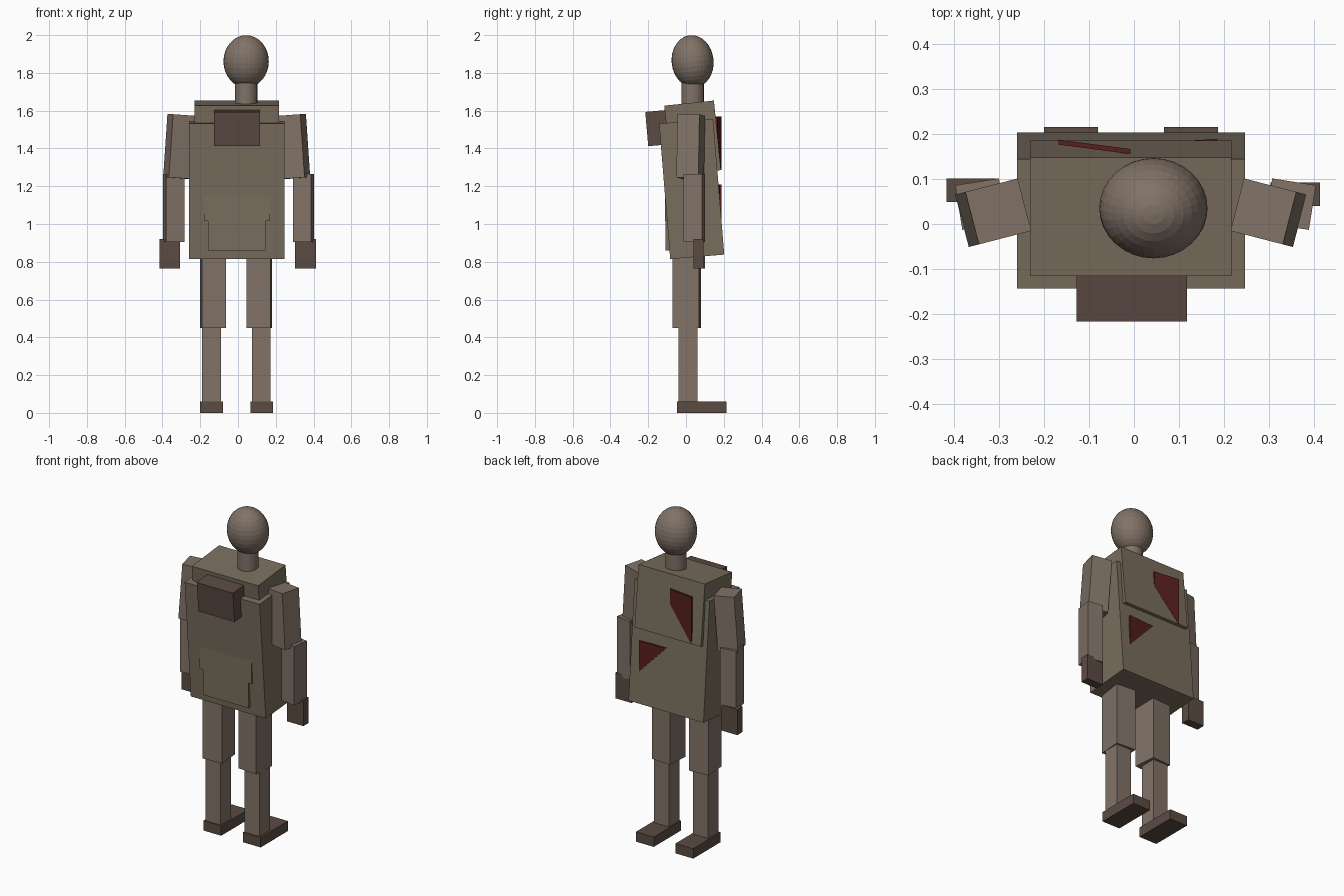
import bpy, bmesh
from math import radians
from mathutils import Matrix, Euler

if "Cube" in bpy.data.objects:
    bpy.data.objects.remove(bpy.data.objects["Cube"])


def material(name, rgb):
    m = bpy.data.materials.new(name)
    m.diffuse_color = (*rgb, 1)
    m.use_nodes = True
    m.node_tree.nodes["Principled BSDF"].inputs["Base Color"].default_value = m.diffuse_color
    return m


SKIN = material("brown", (0.22, 0.17, 0.135))
COAT = material("olive", (0.19, 0.155, 0.11))
DARK = material("dark_brown", (0.105, 0.07, 0.055))
RED = material("dark_red", (0.095, 0.014, 0.011))


def finish(bm, name, mat, loc=(0, 0, 0), rot=(0, 0, 0)):
    bmesh.ops.recalc_face_normals(bm, faces=bm.faces)
    me = bpy.data.meshes.new(name)
    bm.to_mesh(me)
    bm.free()
    me.materials.append(mat)
    ob = bpy.data.objects.new(name, me)
    ob.location = loc
    ob.rotation_euler = Euler([radians(a) for a in rot])
    bpy.context.collection.objects.link(ob)
    return ob


def box(name, size, loc, mat, rot=(0, 0, 0)):
    bm = bmesh.new()
    bmesh.ops.create_cube(bm, size=1, matrix=Matrix.Diagonal((*size, 1)))
    return finish(bm, name, mat, loc, rot)


def plate(name, outline, thickness, mat):
    """Thin plate from (x, y, z) outline, extruded toward -y."""
    bm = bmesh.new()
    face = bm.faces.new([bm.verts.new(p) for p in outline])
    ext = bmesh.ops.extrude_face_region(bm, geom=[face], use_keep_orig=True)
    verts = [v for v in ext["geom"] if isinstance(v, bmesh.types.BMVert)]
    bmesh.ops.translate(bm, verts=verts, vec=(0, -thickness, 0))
    return finish(bm, name, mat)


# Torso blocks, leaning back
box("torso", (0.505, 0.287, 0.72), (-0.007, 0.03, 1.185), COAT, (4.7, 0, 0))
box("upper_chest", (0.447, 0.264, 0.37), (-0.007, 0.035, 1.456), COAT, (5.8, 0, 0))
box("abdomen", (0.35, 0.20, 0.20), (-0.005, -0.011, 1.115), COAT)
box("pelvis", (0.305, 0.19, 0.25), (-0.007, -0.013, 0.985), COAT)
box("backpack", (0.244, 0.12, 0.182), (-0.005, -0.148, 1.508), DARK, (5, 0, 0))

# Neck and head
bm = bmesh.new()
bmesh.ops.create_cone(bm, cap_ends=True, segments=24, radius1=0.059, radius2=0.059, depth=0.17)
finish(bm, "neck", SKIN, (0.043, 0.035, 1.69))
bm = bmesh.new()
bmesh.ops.create_uvsphere(bm, u_segments=32, v_segments=16, radius=1,
                          matrix=Matrix.Diagonal((0.12, 0.111, 0.139, 1)))
finish(bm, "head", SKIN, (0.043, 0.035, 1.861), (6, 0, 0))

# Red front plates
plate("chest_plate", [(-0.167, 0.187, 1.57), (-0.008, 0.166, 1.57),
                      (-0.008, 0.166, 1.48), (-0.145, 0.184, 1.31),
                      (-0.167, 0.187, 1.285)], 0.011, RED)
plate("belly_plate", [(0.185, 0.189, 1.21), (0.01, 0.177, 1.21),
                      (0.185, 0.189, 1.025)], 0.011, RED)

# Limbs: side -1 = left of the front view, 1 = right
for s, tag in ((-1, "left"), (1, "right")):
    def pick(a, b):
        return a if s < 0 else b
    box(tag + "_upper_arm", (0.12, 0.12, 0.335), (pick(-0.312, 0.298), 0.025, 1.41),
        SKIN, (0, -4 * s, -14.5 * s))
    box(tag + "_forearm", (0.098, 0.1, 0.36), (pick(-0.34, 0.347), 0.044, 1.085),
        SKIN, (0, 0, -9 * s))
    box(tag + "_hand", (0.11, 0.052, 0.155), (pick(-0.361, 0.357), pick(0.075, 0.066), 0.843), DARK)
    box(tag + "_thigh", (0.127, 0.14, 0.46), (pick(-0.132, 0.113), 0.004, 0.68),
        SKIN, (0, 0, -4 * s))
    box(tag + "_shin", (0.10, 0.10, 0.42), (pick(-0.14, 0.123), 0.01, 0.25), SKIN)
    box(tag + "_foot", (0.12, 0.263, 0.06), (pick(-0.14, 0.126), 0.084, 0.03), DARK)
